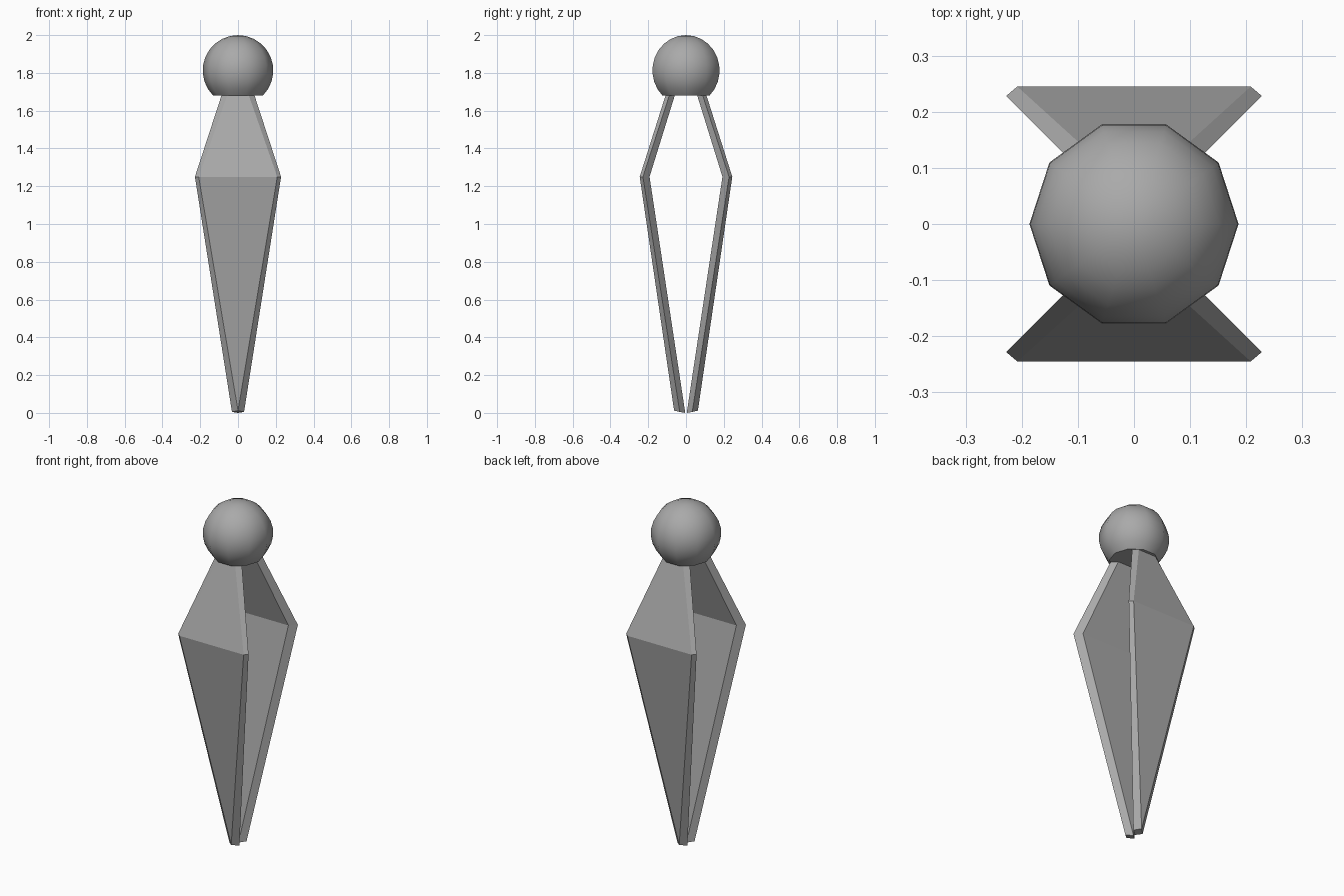
import bpy, bmesh, math

if "Cube" in bpy.data.objects:
    bpy.data.objects.remove(bpy.data.objects["Cube"])

grey = bpy.data.materials.new("mid grey")
grey.diffuse_color = (0.4, 0.4, 0.4, 1)
grey.use_nodes = True
grey.node_tree.nodes["Principled BSDF"].inputs["Base Color"].default_value = grey.diffuse_color


def make_object(name, bm):
    bmesh.ops.remove_doubles(bm, verts=bm.verts, dist=0.0005)
    bmesh.ops.recalc_face_normals(bm, faces=bm.faces)
    mesh = bpy.data.meshes.new(name)
    bm.to_mesh(mesh)
    bm.free()
    mesh.materials.append(grey)
    obj = bpy.data.objects.new(name, mesh)
    bpy.context.collection.objects.link(obj)
    return obj


def bridge(bm, lower, upper):
    n = len(lower)
    for i in range(n):
        j = (i + 1) % n
        bm.faces.new((lower[i], lower[j], upper[j], upper[i]))


# Bent blades: each station lists (x, y, z) of the outer, middle and inner edge
STATIONS = [
    [(0, 0.063, 0.012), (0.032, 0.033, 0.005), (0, 0.004, 0)],
    [(0.208, 0.245, 1.25), (0.228, 0.228, 1.25), (0.191, 0.193, 1.25)],
    [(0.056, 0.107, 1.685), (0.086, 0.087, 1.685), (0.057, 0.058, 1.685)],
]


def make_blade(name, side):
    bm = bmesh.new()
    rings = []
    for edge in STATIONS:
        outline = edge + [(-x, y, z) for x, y, z in reversed(edge)]
        rings.append([bm.verts.new((x, side * y, z)) for x, y, z in outline])
    for lower, upper in zip(rings, rings[1:]):
        bridge(bm, lower, upper)
    bm.faces.new(rings[0])
    bm.faces.new(rings[-1])
    return make_object(name, bm)


make_blade("front_blade", -1)
make_blade("back_blade", 1)

# Ten-sided ball with a flat underside
SIDES, RINGS, RADIUS, CENTRE = 10, 10, 0.187, 1.813
bm = bmesh.new()
start = math.asin((1.68 - CENTRE) / RADIUS)
rings = []
for k in range(RINGS):
    lat = start + (math.pi / 2 - start) * k / RINGS
    r, z = RADIUS * math.cos(lat), CENTRE + RADIUS * math.sin(lat)
    rings.append([bm.verts.new((r * math.cos(i * math.tau / SIDES),
                                r * math.sin(i * math.tau / SIDES), z))
                  for i in range(SIDES)])
for lower, upper in zip(rings, rings[1:]):
    bridge(bm, lower, upper)
bm.faces.new(rings[0])
top = bm.verts.new((0, 0, CENTRE + RADIUS))
for i in range(SIDES):
    bm.faces.new((rings[-1][i], rings[-1][(i + 1) % SIDES], top))
ball = make_object("ball_top", bm)
bpy.context.view_layer.objects.active = ball
ball.select_set(True)
bpy.ops.object.shade_smooth_by_angle(angle=math.radians(40))
